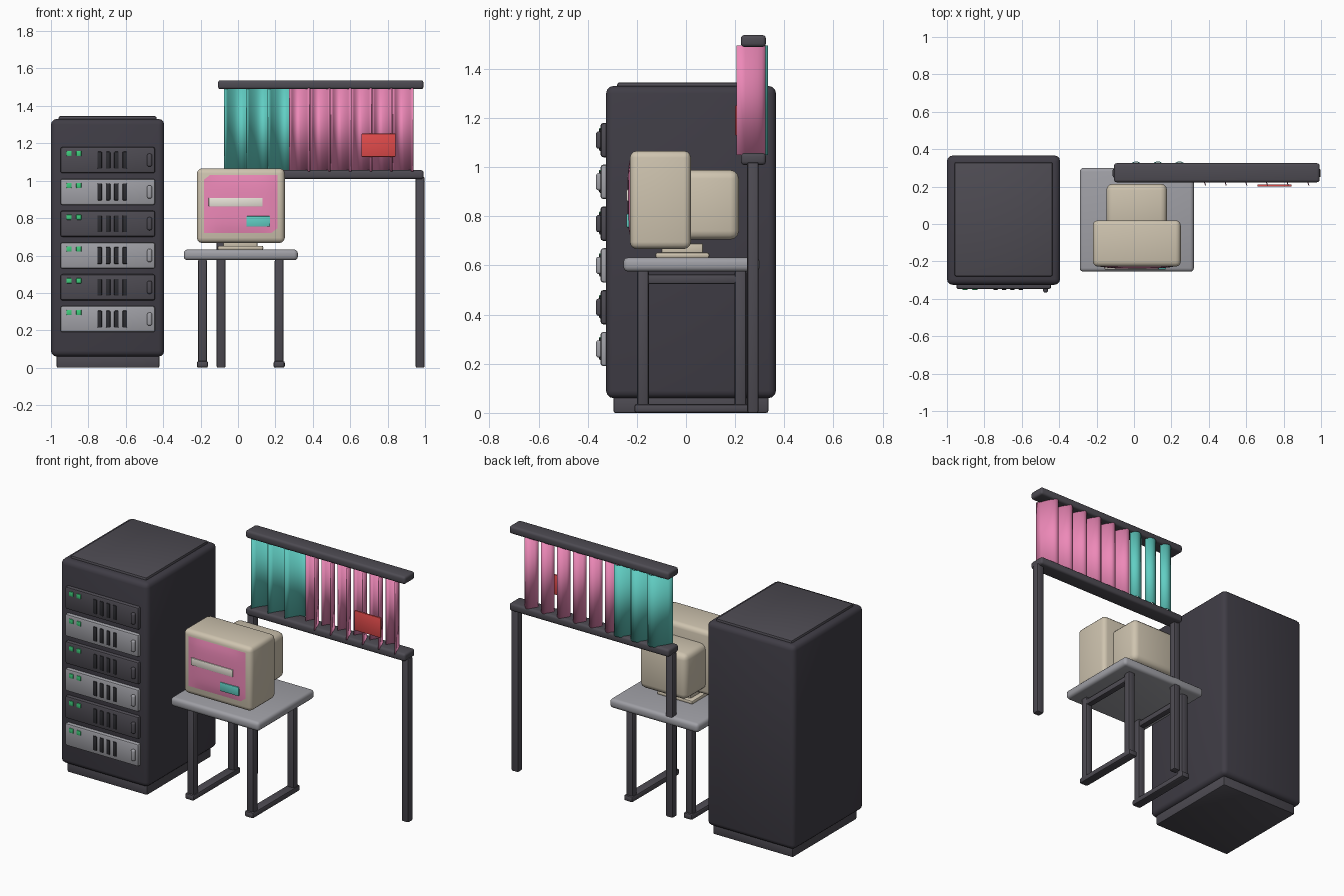
import bpy, math

if "Cube" in bpy.data.objects:
    bpy.data.objects.remove(bpy.data.objects["Cube"])


def material(name, r, g, b):
    m = bpy.data.materials.new(name)
    m.diffuse_color = (r, g, b, 1)
    m.use_nodes = True
    m.node_tree.nodes["Principled BSDF"].inputs["Base Color"].default_value = m.diffuse_color
    return m


DARK = material("charcoal", 0.05, 0.046, 0.06)
METAL = material("dark_metal", 0.075, 0.07, 0.085)
BLACK = material("slot_black", 0.025, 0.025, 0.03)
SILVER = material("silver", 0.35, 0.35, 0.38)
BEIGE = material("beige", 0.62, 0.55, 0.43)
PINK = material("pink", 0.85, 0.25, 0.48)
TEAL = material("teal", 0.12, 0.62, 0.55)
RED = material("red", 0.75, 0.07, 0.07)
GREEN = material("led_green", 0.05, 0.6, 0.2)
CREAM = material("cream", 0.8, 0.76, 0.68)


def finish(ob, mat, bevel=0, segments=3):
    ob.data.materials.append(mat)
    if bevel:
        mod = ob.modifiers.new("bevel", "BEVEL")
        mod.width, mod.segments = bevel, segments
    bpy.ops.object.select_all(action="DESELECT")
    bpy.context.view_layer.objects.active = ob
    ob.select_set(True)
    if bevel:
        bpy.ops.object.modifier_apply(modifier="bevel")
    bpy.ops.object.shade_smooth_by_angle(angle=math.radians(35))
    return ob


def mesh_object(name, verts, faces):
    me = bpy.data.meshes.new(name)
    me.from_pydata(verts, [], faces)
    me.update()
    ob = bpy.data.objects.new(name, me)
    bpy.context.collection.objects.link(ob)
    return ob


def box(name, x, y, z, mat, bevel=0.0, segments=3):
    """Box from (min, max) ranges on each axis."""
    bpy.ops.mesh.primitive_cube_add(size=1)
    ob = bpy.context.object
    ob.name = name
    for v in ob.data.vertices:
        v.co = [r[0] + (c + 0.5) * (r[1] - r[0]) for c, r in zip(v.co, (x, y, z))]
    return finish(ob, mat, bevel, segments)


def around(c, w):
    return (c - w / 2, c + w / 2)


# Rack cabinet
box("rack_body", (-1.0, -0.395), (-0.325, 0.366), (0.06, 1.33), DARK, 0.03)
box("rack_plinth", (-0.97, -0.42), (-0.295, 0.335), (0.0, 0.075), METAL, 0.008, 2)
box("rack_top_panel", (-0.96, -0.435), (-0.28, 0.33), (1.31, 1.345), METAL, 0.01, 2)

# Rack units with lights, vents and handle
for i in range(6):
    z = 0.26 + i * 0.17
    n = i + 1
    light = i % 2 == 0
    box(f"unit_{n}", (-0.95, -0.443), (-0.348, -0.30), around(z, 0.14),
        SILVER if light else METAL, 0.012, 2)
    for j in range(2):
        box(f"unit_{n}_led_{j + 1}", around(-0.903 + j * 0.052, 0.028), (-0.354, -0.34),
            around(z + 0.035, 0.028), GREEN, 0.004, 2)
    for j in range(4):
        box(f"unit_{n}_vent_{j + 1}", around(-0.74 + j * 0.045, 0.024), (-0.353, -0.34),
            around(z, 0.09), BLACK, 0.004, 2)
    box(f"unit_{n}_handle", around(-0.473, 0.026), (-0.366, -0.34), around(z, 0.07),
        SILVER if light else METAL, 0.01)

# Desk with two side frames
box("desk_top", (-0.29, 0.32), (-0.255, 0.30), (0.575, 0.632), SILVER, 0.02)
for side, x in (("left", -0.19), ("right", 0.22)):
    for end, y in (("front", -0.175), ("back", 0.222)):
        box(f"desk_{side}_{end}_leg", around(x, 0.048), around(y, 0.048), (0.01, 0.58),
            METAL, 0.01, 2)
    box(f"desk_{side}_foot_bar", around(x, 0.06), (-0.21, 0.257), (0.0, 0.036), METAL, 0.01, 2)
    box(f"desk_{side}_top_bar", around(x, 0.04), (-0.17, 0.215), (0.525, 0.563), METAL, 0.008, 2)

# Bulky monitor
box("monitor_stand", (-0.11, 0.135), (-0.125, 0.095), (0.63, 0.652), BEIGE, 0.008, 2)
box("monitor_neck", (-0.08, 0.105), (-0.10, 0.07), (0.64, 0.69), BEIGE, 0.008, 2)
box("monitor_body", (-0.22, 0.25), (-0.228, 0.02), (0.667, 1.066), BEIGE, 0.028)
box("monitor_back", (-0.148, 0.177), (-0.02, 0.215), (0.705, 0.988), BEIGE, 0.035)

# Slightly domed screen
N = 12
verts = []
for j in range(N + 1):
    for i in range(N + 1):
        u, v = i / N * 2 - 1, j / N * 2 - 1
        verts.append((0.015 + u * 0.197, -0.228 - 0.010 * (1 - u ** 4) * (1 - v ** 4),
                      0.876 + v * 0.155))
faces = [(j * (N + 1) + i, j * (N + 1) + i + 1, (j + 1) * (N + 1) + i + 1, (j + 1) * (N + 1) + i)
         for j in range(N) for i in range(N)]
finish(mesh_object("monitor_screen", verts, faces), PINK)
box("screen_bar", (-0.157, 0.132), (-0.242, -0.23), (0.862, 0.908), CREAM, 0.003, 2)
box("screen_patch", (0.045, 0.172), (-0.242, -0.23), (0.755, 0.81), TEAL, 0.003, 2)

# Hanging frame: posts and rails
for side, x in (("left", -0.09), ("right", 0.974)):
    box(f"frame_{side}_post", around(x, 0.048), around(0.272, 0.046), (0.0, 1.02), METAL, 0.008, 2)
for level, z in (("lower", 1.033), ("upper", 1.513)):
    box(f"frame_{level}_rail", (-0.107, 0.992), (0.223, 0.325), around(z, 0.048), METAL, 0.014)


def slat(name, profile, mat):
    """Vertical slat with a curved section through three plan points."""
    a, m, b = profile
    pts = []
    for k in range(11):
        t = k / 10
        w = (2 * (t - 0.5) * (t - 1), 4 * t * (1 - t), 2 * t * (t - 0.5))
        pts.append([sum(wi * p[c] for wi, p in zip(w, (a, m, b))) for c in (0, 1)])
    vs = [(x, y, z) for z in (1.05, 1.495) for x, y in pts]
    ob = mesh_object(name, vs, [(k, k + 1, k + 12, k + 11) for k in range(10)])
    ob.modifiers.new("thickness", "SOLIDIFY").thickness = 0.005
    return finish(ob, mat)


# Vertical slats, bowed to the back
for i in range(3):
    x = -0.07 + i * 0.116
    slat(f"teal_slat_{i + 1}", ((x, 0.23), (x + 0.065, 0.325), (x + 0.118, 0.30)), TEAL)
for i in range(6):
    x = 0.278 + i * 0.1105
    slat(f"pink_slat_{i + 1}", ((x, 0.27), (x + 0.05, 0.315), (x + 0.102, 0.205)), PINK)

# Red tag on the slats
box("red_tag", (0.66, 0.843), (0.2, 0.212), (1.128, 1.252), RED, 0.004, 2)
